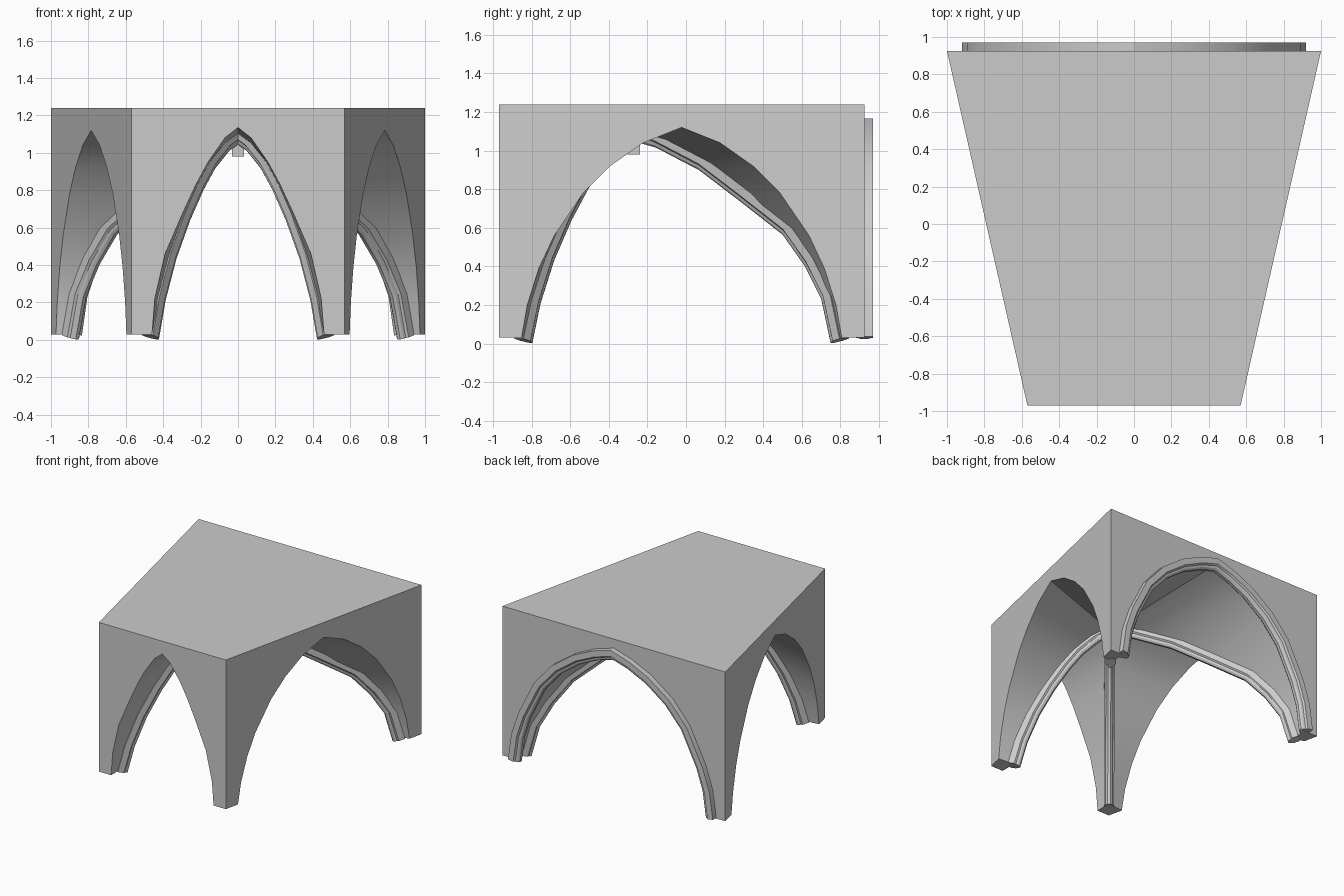
import bpy
import bmesh
from mathutils import Vector

cube = bpy.data.objects.get("Cube")
if cube:
    bpy.data.objects.remove(cube, do_unlink=True)

stone = bpy.data.materials.new("grey_stone")
stone.use_nodes = True
GREY = (0.6, 0.6, 0.6, 1)
stone.diffuse_color = GREY
stone.node_tree.nodes["Principled BSDF"].inputs["Base Color"].default_value = GREY

BASE, TOP = 0.03, 1.24
CROWN = Vector((0, -0.28, 1.1))
UP = Vector((0, 0, 1))

# Corners in plan, going round the bay
FL, FR = Vector((0.57, -0.97, 0)), Vector((-0.57, -0.97, 0))
BL, BR = Vector((1, 0.925, 0)), Vector((-1, 0.925, 0))

# Half arches: (distance from the middle, height), springing to apex
FRONT = [(.46, .03), (.445, .22), (.39, .46), (.29, .69),
         (.225, .83), (.16, .95), (.07, 1.08), (0, 1.135)]
SIDE = [(.83, .03), (.8, .2), (.74, .39), (.66, .56),
        (.51, .78), (.37, .92), (.2, 1.04), (0, 1.12)]
BACK = [(.88, .03), (.85, .24), (.79, .42), (.65, .7),
        (.5, .87), (.32, 1.0), (.15, 1.08), (0, 1.125)]
# Diagonal groins: x for the front pair, y for the back pair, with height
GROIN_FRONT = [(.46, .03), (.425, .22), (.365, .45), (.29, .66),
               (.215, .83), (.15, .95), (.07, 1.05), (0, 1.1)]
GROIN_BACK = [(.79, .03), (.74, .25), (.65, .43), (.53, .6),
              (.3, .78), (.09, .94), (-.14, 1.06), (-.28, 1.1)]


def half_arch(corner, other, half, profile):
    """Arch points in a wall, from the springing near a corner to the apex."""
    mid = (corner + other) / 2
    return [mid + (corner - mid) * (d / half) + UP * z for d, z in profile]


def groin(corner):
    """Diagonal line from a corner springing to the crown."""
    front = corner.y < 0
    points = []
    for a, z in (GROIN_FRONT if front else GROIN_BACK):
        t = a / 0.57 if front else (a - CROWN.y) / (corner.y - CROWN.y)
        p = CROWN.lerp(corner, t)
        points.append(Vector((p.x, p.y, z)))
    return points


def finish(name, bm, smooth=True):
    bmesh.ops.remove_doubles(bm, verts=bm.verts, dist=0.0005)
    bmesh.ops.recalc_face_normals(bm, faces=bm.faces)
    mesh = bpy.data.meshes.new(name)
    bm.to_mesh(mesh)
    bm.free()
    mesh.materials.append(stone)
    obj = bpy.data.objects.new(name, mesh)
    bpy.context.collection.objects.link(obj)
    if smooth:
        bpy.ops.object.select_all(action='DESELECT')
        obj.select_set(True)
        bpy.context.view_layer.objects.active = obj
        bpy.ops.object.shade_smooth_by_angle(angle=0.5)
    return obj


# Vault block: roof, arched walls, curved webs and corner feet
bm = bmesh.new()


def face(points):
    bm.faces.new([bm.verts.new(p) for p in points])


face([c + UP * TOP for c in (FL, BL, BR, FR)])
springing = {}
for a, b, half, profile in ((FL, FR, 0.57, FRONT), (BL, FL, 0.9475, SIDE),
                            (BR, BL, 1, BACK), (FR, BR, 0.9475, SIDE)):
    arc_a = half_arch(a, b, half, profile)
    arc_b = half_arch(b, a, half, profile)
    face([a + UP * TOP, a + UP * BASE] + arc_a + arc_b[-2::-1]
         + [b + UP * BASE, b + UP * TOP])
    for corner, arc in ((a, arc_a), (b, arc_b)):
        springing.setdefault(tuple(corner), []).append(arc[0])
        g = groin(corner)
        for i in range(len(arc) - 1):
            face([arc[i], arc[i + 1], g[i + 1], g[i]])
for corner in (FL, FR, BL, BR):
    s = springing[tuple(corner)]
    face([corner + UP * BASE, s[0], groin(corner)[0], s[1]])
finish("vault_block", bm)

# Moulded rib section: (across, towards the opening)
HALF = [(-.045, -.04), (-.045, .008), (-.031, .018), (-.026, .034), (-.012, .046)]
SECTION = HALF + [(-w, d) for w, d in reversed(HALF)]


def rib(name, path, width=1.0):
    """Sweep the moulding along an arch standing in one vertical plane."""
    bm = bmesh.new()
    across = (path[-1] - path[0]).cross(UP).normalized()
    rings = []
    for i, p in enumerate(path):
        t1 = (p - path[max(i - 1, 0)]).normalized()
        t2 = (path[min(i + 1, len(path) - 1)] - p).normalized()
        t = (t1 + t2).normalized()
        inward = t.cross(across)
        mitre = 1 / max(t.dot(t2 if t2.length else t1), 0.5)
        rings.append([bm.verts.new(p + across * w * width + inward * d * mitre)
                      for w, d in SECTION])
    n = len(SECTION)
    for r, s in zip(rings, rings[1:]):
        for j in range(n):
            k = (j + 1) % n
            bm.faces.new([r[j], r[k], s[k], s[j]])
    bm.faces.new(rings[0])
    bm.faces.new(rings[-1])
    return finish(name, bm)


def lowered(path):
    """Drop both feet slightly below the wall bases."""
    path[0].z = path[-1].z = 0.015
    return path


# Two diagonal ribs and the rib around the back opening
rib("diagonal_rib_left", lowered(groin(FL) + groin(BR)[-2::-1]), 0.85)
rib("diagonal_rib_right", lowered(groin(FR) + groin(BL)[-2::-1]), 0.85)
rib("back_arch_rib", half_arch(BR, BL, 1, BACK) + half_arch(BL, BR, 1, BACK)[-2::-1])

# Keystone at the crossing of the ribs
bm = bmesh.new()
bmesh.ops.create_cube(bm, size=1)
bmesh.ops.scale(bm, vec=(0.065, 0.065, 0.11), verts=bm.verts)
bmesh.ops.translate(bm, vec=(0, -0.27, 1.035), verts=bm.verts)
finish("keystone", bm, smooth=False)
